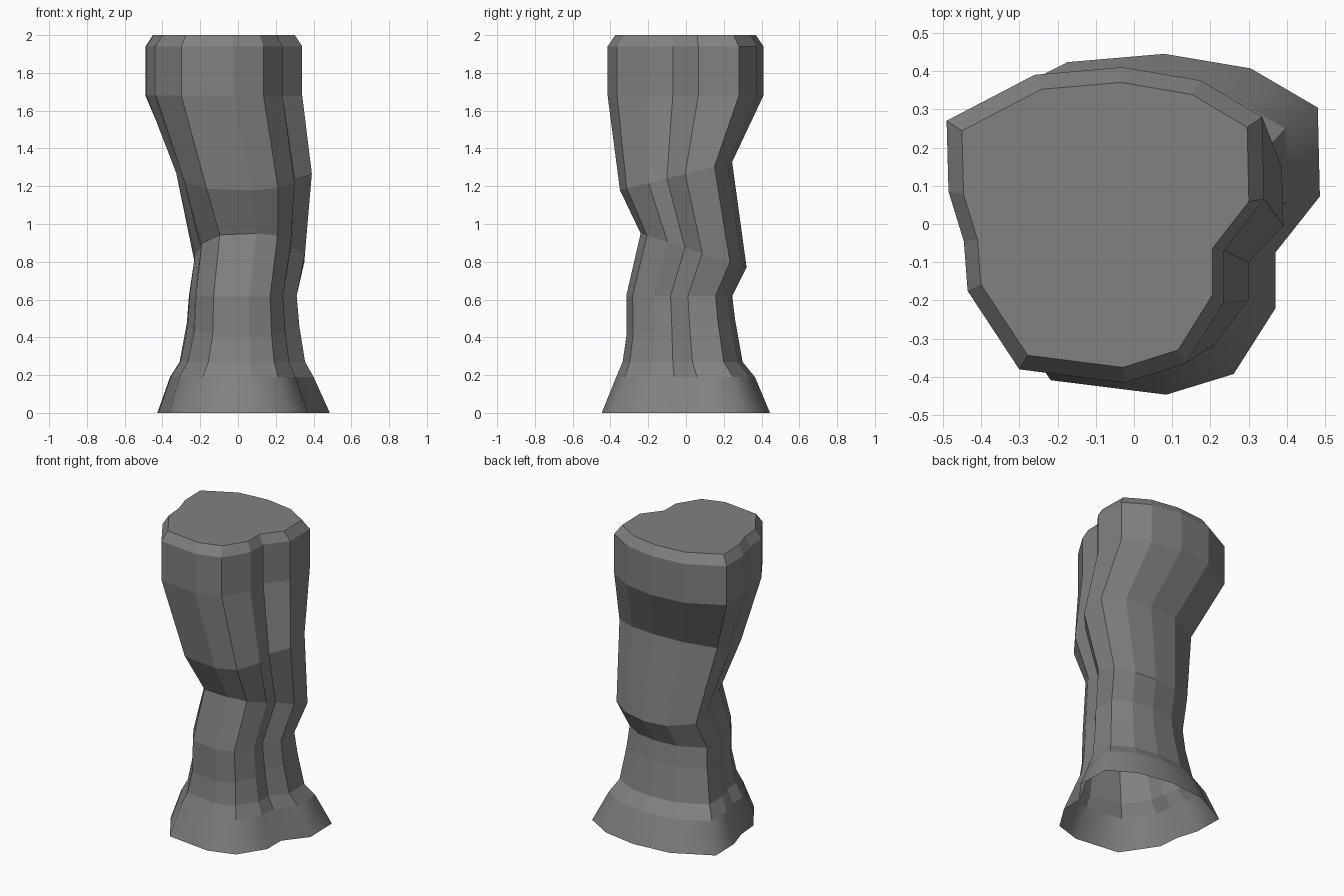
import bpy, bmesh

# Rock cross-section (upper rim outline, counter-clockwise seen from above)
outline = [(-0.49, 0.27), (-0.485, 0.085), (-0.445, -0.045), (-0.435, -0.175),
           (-0.30, -0.38), (-0.025, -0.415), (0.135, -0.365), (0.235, -0.205),
           (0.235, -0.07), (0.34, 0.065), (0.335, 0.28), (0.175, 0.375),
           (-0.03, 0.41), (-0.26, 0.39)]

# Rings: height, tilt along y, x scale, x shift, y scale, y shift
rings = [(0.00, 0.00, 1.100, 0.112, 1.080, 0.002),
         (0.19, 0.00, 0.916, 0.089, 0.890, 0.000),
         (0.27, 0.00, 0.800, 0.083, 0.770, -0.016),
         (0.455, 0.15, 0.717, 0.081, 0.697, -0.026),
         (0.62, 0.00, 0.687, 0.077, 0.680, -0.034),
         (0.873, -0.32, 0.705, 0.115, 0.680, 0.042),
         (1.267, 0.25, 0.870, 0.095, 0.720, -0.051),
         (1.68, 0.00, 1.0, 0.0, 1.0, 0.0),
         (1.94, 0.00, 1.0, 0.0, 1.0, 0.0),
         (2.00, 0.00, 0.904, -0.007, 0.903, 0.0)]

stone = bpy.data.materials.new("grey stone")
stone.diffuse_color = (0.22, 0.22, 0.22, 1)

# Pillar body: stacked rings, capped on top, open underneath
bm = bmesh.new()
loops = []
for z, tilt, sx, cx, sy, cy in rings:
    loops.append([bm.verts.new((x * sx + cx, y * sy + cy, z + tilt * (y * sy + cy)))
                  for x, y in outline])
n = len(outline)
for level, (low, high) in enumerate(zip(loops, loops[1:])):
    for i in range(n):
        j = (i + 1) % n
        face = bm.faces.new((low[i], low[j], high[j], high[i]))
        face.smooth = level == 0          # flared foot is softly shaded
bm.faces.new(loops[-1])

mesh = bpy.data.meshes.new("rock_pillar")
bm.to_mesh(mesh)
bm.free()
mesh.materials.append(stone)
pillar = bpy.data.objects.new("rock_pillar", mesh)
bpy.context.collection.objects.link(pillar)
